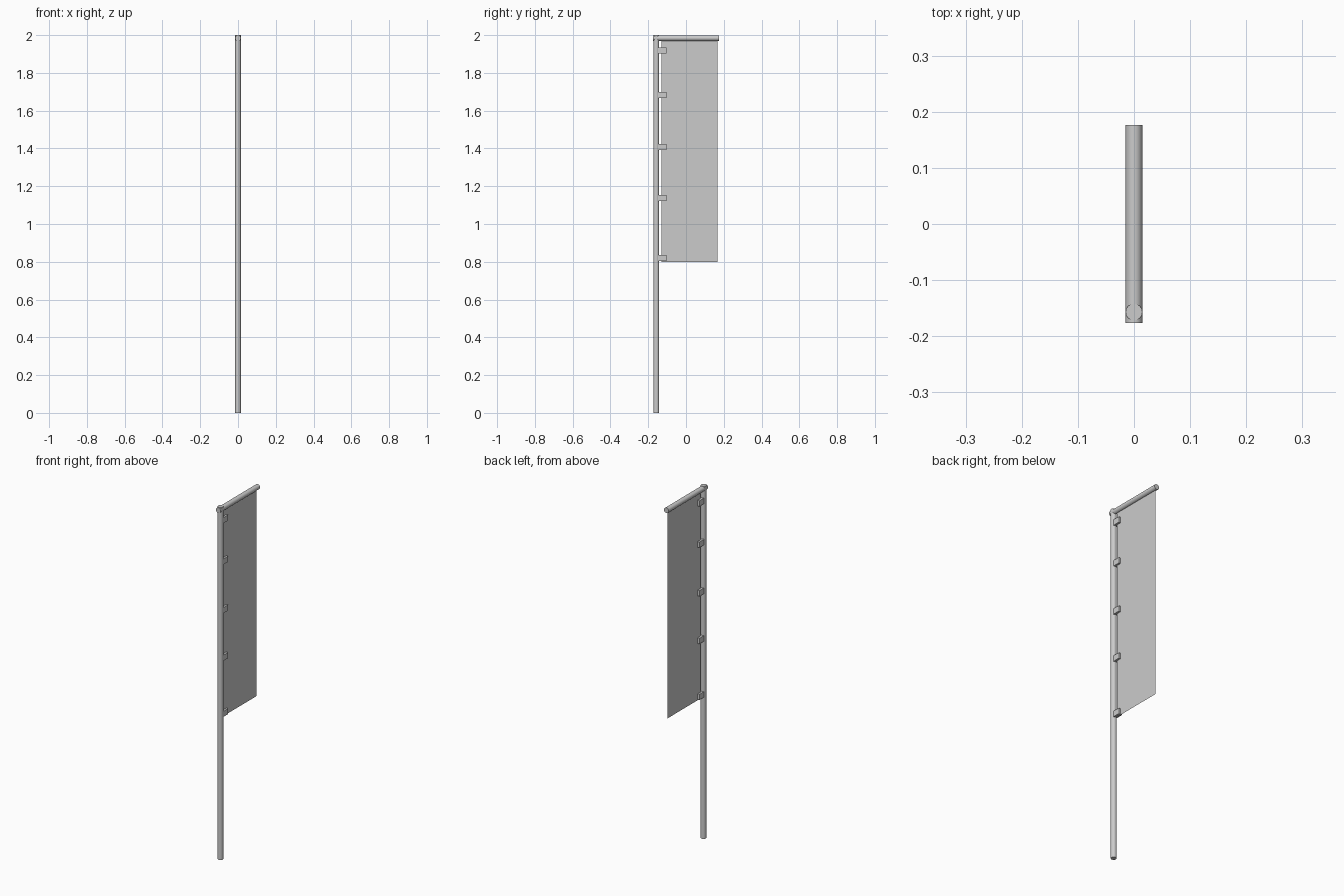
import bpy, math

if "Cube" in bpy.data.objects:
    bpy.data.objects.remove(bpy.data.objects["Cube"])

R = 0.0148          # tube radius
POLE_Y = -0.157


def tube(name, length, loc, rot=(0, 0, 0)):
    bpy.ops.mesh.primitive_cylinder_add(vertices=32, radius=R, depth=length,
                                        location=loc, rotation=rot)
    ob = bpy.context.object
    ob.name = name
    bpy.ops.object.shade_smooth_by_angle(angle=math.radians(40))
    return ob


def box(name, size, loc):
    bpy.ops.mesh.primitive_cube_add(size=1, location=loc)
    ob = bpy.context.object
    ob.name = name
    ob.scale = size
    bpy.ops.object.transform_apply(location=False, rotation=False, scale=True)
    return ob


# Upright pole and the horizontal arm at its top
tube("pole", 2.0, (0, POLE_Y, 1.0))
tube("top_arm", 0.352, (0, 0, 1.984), (math.pi / 2, 0, 0))

# Banner: a single flat sheet hanging from the arm
y0, y1, z0, z1 = -0.130, 0.166, 0.80, 1.98
mesh = bpy.data.meshes.new("banner")
mesh.from_pydata([(0, y0, z0), (0, y1, z0), (0, y1, z1), (0, y0, z1)],
                 [], [(0, 1, 2, 3)])
banner = bpy.data.objects.new("banner", mesh)
bpy.context.collection.objects.link(banner)

# Clips joining the banner edge to the pole
for i, z in enumerate((1.918, 1.684, 1.408, 1.138, 0.82)):
    box(f"clip_{i + 1}", (0.022, 0.044, 0.032), (0, -0.126, z))
